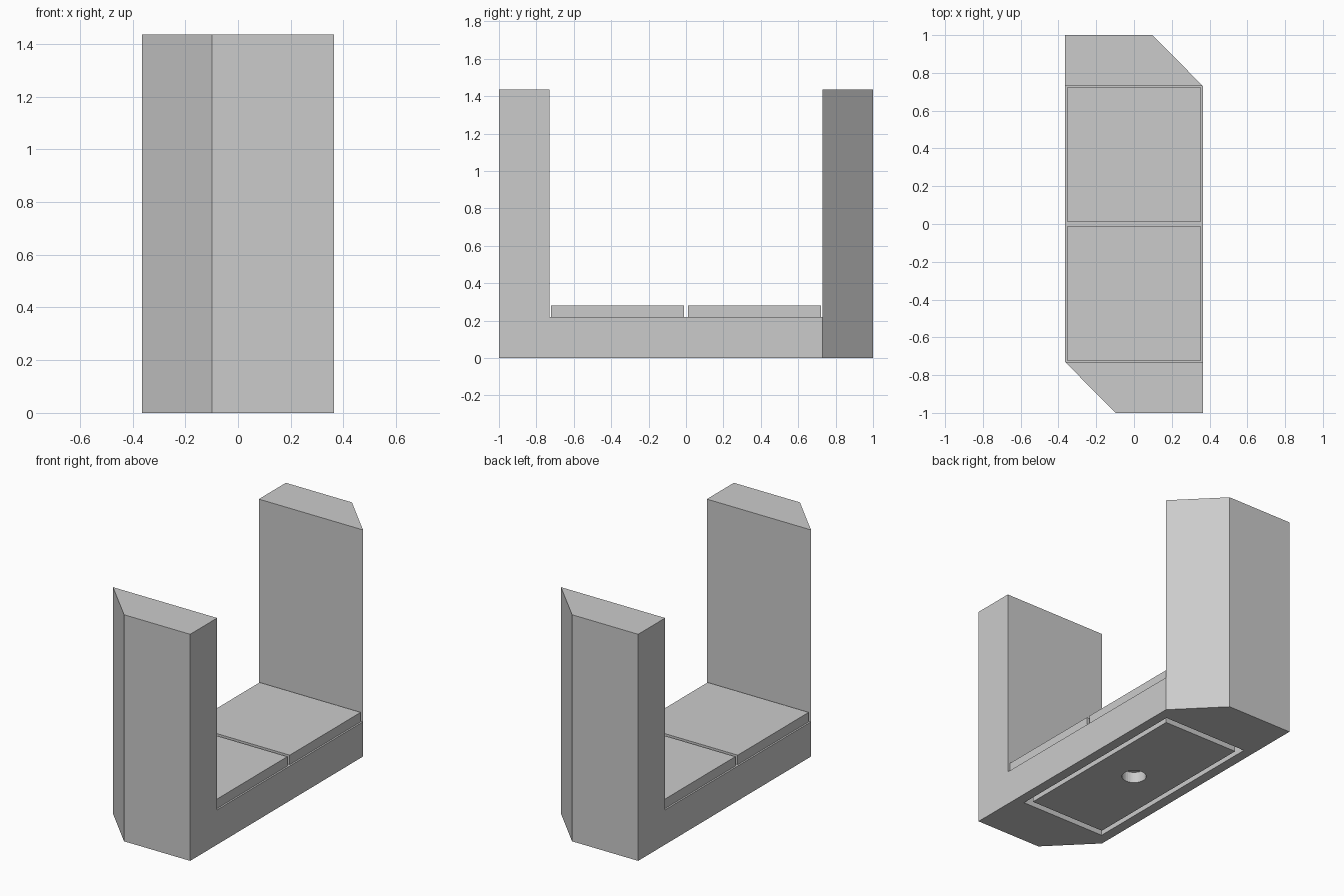
import bpy
import bmesh

default = bpy.data.objects.get("Cube")
if default:
    bpy.data.objects.remove(default, do_unlink=True)

HALF_W, HALF_L, HEIGHT = 0.365, 1.0, 1.435
WALL_Y, FLOOR_Z, PANEL_Z = 0.73, 0.22, 0.28

grey = bpy.data.materials.new("plain_grey")
grey.use_nodes = True
grey.diffuse_color = (0.6, 0.6, 0.6, 1)
grey.node_tree.nodes["Principled BSDF"].inputs["Base Color"].default_value = (0.6, 0.6, 0.6, 1)


def prism(name, outline, z0, z1):
    """Extrude a flat outline from z0 up to z1."""
    bm = bmesh.new()
    base = bm.faces.new([bm.verts.new((x, y, z0)) for x, y in outline])
    top = bmesh.ops.extrude_face_region(bm, geom=[base])["geom"]
    for v in top:
        if isinstance(v, bmesh.types.BMVert):
            v.co.z = z1
    bmesh.ops.recalc_face_normals(bm, faces=bm.faces)
    return finish(name, bm)


def finish(name, bm):
    mesh = bpy.data.meshes.new(name)
    bm.to_mesh(mesh)
    bm.free()
    mesh.materials.append(grey)
    obj = bpy.data.objects.new(name, mesh)
    bpy.context.collection.objects.link(obj)
    return obj


def rect(x0, x1, y0, y1):
    return [(x0, y0), (x1, y0), (x1, y1), (x0, y1)]


def cut(target, cutter):
    """Subtract the cutter from the target, then discard it."""
    cutter.hide_render = True
    mod = target.modifiers.new("cut", 'BOOLEAN')
    mod.operation, mod.solver, mod.object = 'DIFFERENCE', 'EXACT', cutter
    bpy.context.view_layer.objects.active = target
    bpy.ops.object.modifier_apply(modifier=mod.name)
    bpy.data.objects.remove(cutter, do_unlink=True)


# Body: plan outline with two opposite corners cut off
half = [(-HALF_W, -WALL_Y), (-0.098, -HALF_L), (HALF_W, -HALF_L)]
body = prism("body", half + [(-x, -y) for x, y in half], 0, HEIGHT)

# Open space between the two end walls
cut(body, prism("space_cutter", rect(-1, 1, -WALL_Y, WALL_Y), FLOOR_Z, 2))

# Rectangular groove in the underside
groove = prism("groove_cutter", rect(-0.30, 0.30, -0.657, 0.657), -0.1, 0.06)
cut(groove, prism("groove_core", rect(-0.267, 0.267, -0.615, 0.615), -0.2, 0.2))
cut(body, groove)

# Round blind hole in the middle of the underside
bm = bmesh.new()
bmesh.ops.create_cone(bm, cap_ends=True, segments=32, radius1=0.072, radius2=0.072, depth=0.14)
cut(body, finish("hole_cutter", bm))

# Two floor panels, front and back
for name, side in (("front_panel", -1), ("back_panel", 1)):
    y0, y1 = sorted((side * 0.012, side * 0.722))
    prism(name, rect(-0.354, 0.354, y0, y1), FLOOR_Z, PANEL_Z)
